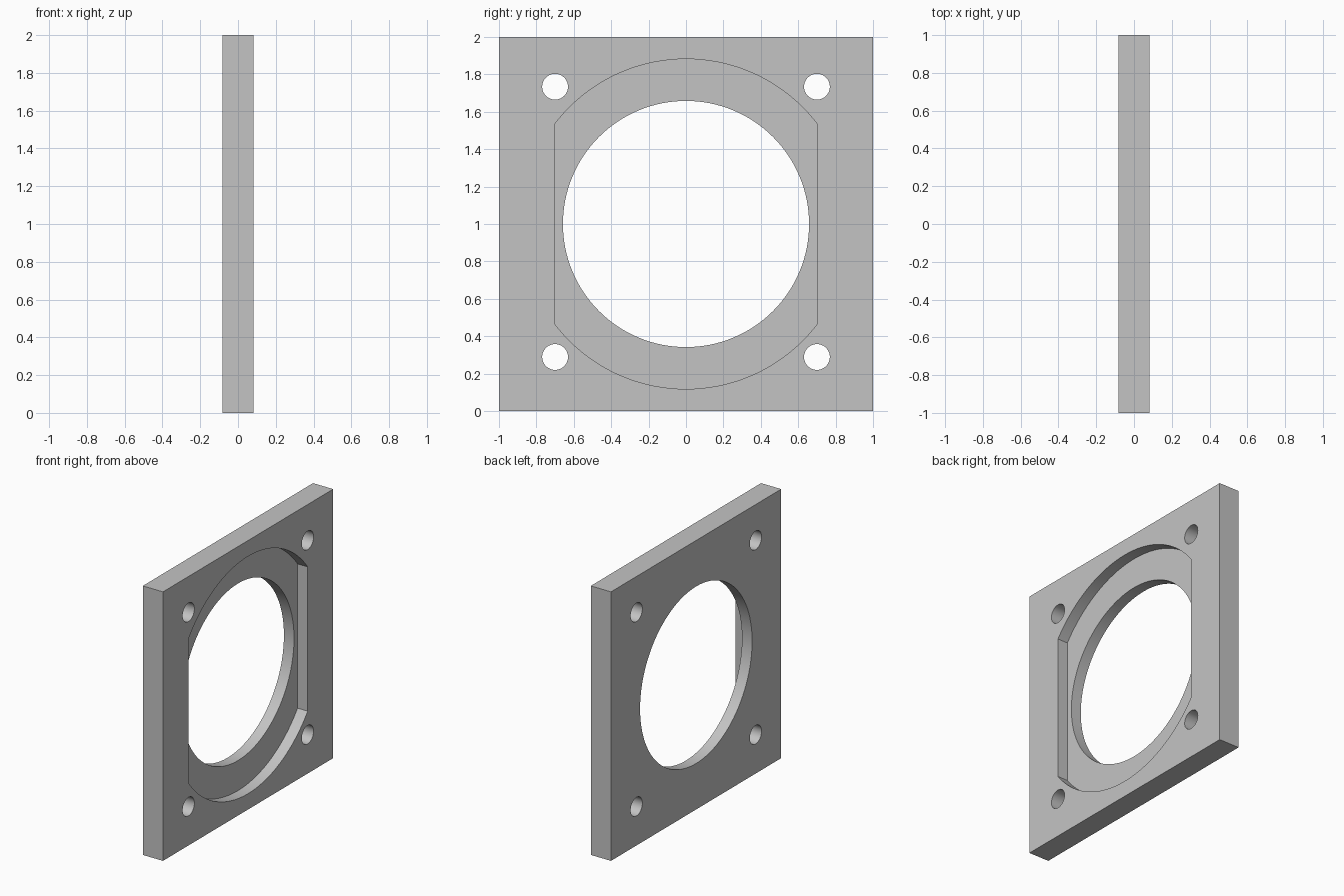
import bpy, math
from mathutils import Matrix

default = bpy.data.objects.get("Cube")
if default:
    bpy.data.objects.remove(default, do_unlink=True)

THICK = 0.166
TURN = Matrix.Rotation(math.pi / 2, 4, 'Y')

grey = bpy.data.materials.new("light grey")
grey.use_nodes = True
colour = (0.55, 0.55, 0.55, 1)
grey.diffuse_color = colour
grey.node_tree.nodes["Principled BSDF"].inputs["Base Color"].default_value = colour


def box(name, size, centre):
    bpy.ops.mesh.primitive_cube_add(size=1, location=centre)
    ob = bpy.context.object
    ob.name = name
    ob.data.transform(Matrix.Diagonal((*size, 1)))
    return ob


def disc(name, radius, depth, centre, sides):
    """Cylinder with its axis along x."""
    bpy.ops.mesh.primitive_cylinder_add(vertices=sides, radius=radius,
                                        depth=depth, location=centre)
    ob = bpy.context.object
    ob.name = name
    ob.data.transform(TURN)
    return ob


def boolean(target, tool, operation):
    """Apply a boolean and drop the tool."""
    mod = target.modifiers.new(operation, 'BOOLEAN')
    mod.operation = operation
    mod.solver = 'EXACT'
    mod.object = tool
    bpy.context.view_layer.objects.active = target
    bpy.ops.object.modifier_apply(modifier=mod.name)
    bpy.data.objects.remove(tool, do_unlink=True)


# Square plate
plate = box("mounting_plate", (THICK, 2, 2), (0, 0, 1))

# Recess on the +x face: a disc with two flat sides, half the plate deep
recess = disc("recess_cutter", 0.882, 0.2, (0.1, 0, 1), 128)
boolean(recess, box("flats_cutter", (1, 1.4, 3), (0, 0, 1)), 'INTERSECT')
boolean(plate, recess, 'DIFFERENCE')

# Central opening
boolean(plate, disc("opening_cutter", 0.658, 1, (0, 0, 1), 128), 'DIFFERENCE')

# Four bolt holes
for y in (-0.7, 0.7):
    for z in (0.289, 1.734):
        boolean(plate, disc("bolt_cutter", 0.069, 1, (0, y, z), 48), 'DIFFERENCE')

plate.data.materials.clear()
plate.data.materials.append(grey)
bpy.ops.object.select_all(action='DESELECT')
plate.select_set(True)
bpy.context.view_layer.objects.active = plate
bpy.ops.object.shade_smooth_by_angle(angle=math.radians(30))
